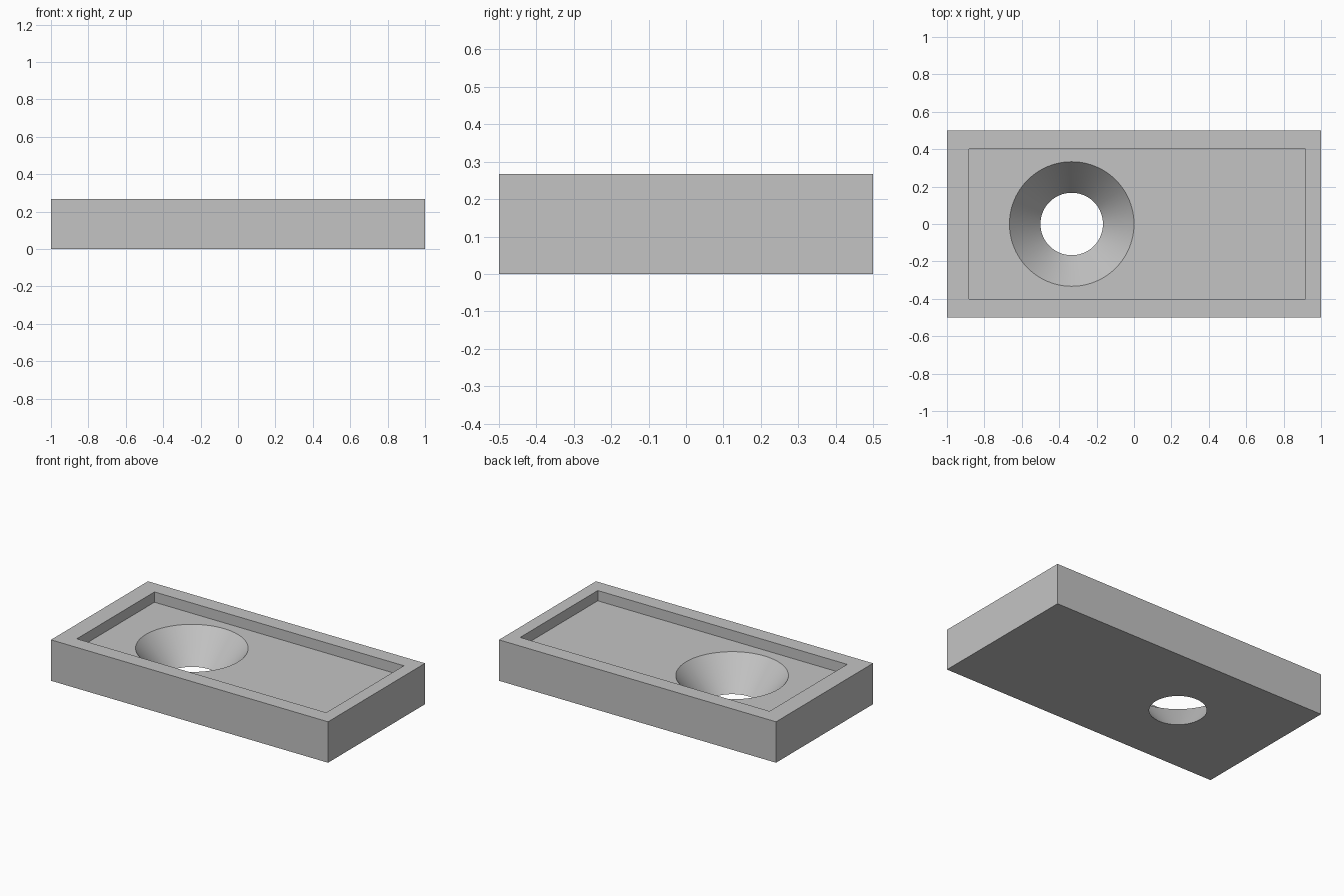
import bpy

if "Cube" in bpy.data.objects:
    bpy.data.objects.remove(bpy.data.objects["Cube"], do_unlink=True)

HEIGHT, FLOOR = 0.267, 0.2
HOLE_X, HOLE_R, RIM_R = -0.333, 0.167, 0.333

grey = bpy.data.materials.new("plain grey")
grey.use_nodes = True
grey.diffuse_color = (0.55, 0.55, 0.55, 1)
grey.node_tree.nodes["Principled BSDF"].inputs["Base Color"].default_value = grey.diffuse_color


def box(name, low, high):
    centre = [(a + b) / 2 for a, b in zip(low, high)]
    bpy.ops.mesh.primitive_cube_add(size=1, location=centre)
    obj = bpy.context.object
    obj.name = name
    obj.scale = [b - a for a, b in zip(low, high)]
    bpy.ops.object.transform_apply(location=True, rotation=False, scale=True)
    obj.data.materials.append(grey)
    return obj


def cut(target, cutter):
    mod = target.modifiers.new("cut", "BOOLEAN")
    mod.operation = "DIFFERENCE"
    mod.solver = "EXACT"
    mod.object = cutter
    bpy.ops.object.select_all(action="DESELECT")
    target.select_set(True)
    bpy.context.view_layer.objects.active = target
    bpy.ops.object.modifier_apply(modifier=mod.name)
    bpy.data.objects.remove(cutter, do_unlink=True)


# Solid block
plate = box("recessed_plate", (-1, -0.5, 0), (1, 0.5, HEIGHT))

# Shallow rectangular pocket, slightly off centre
cut(plate, box("pocket_cutter", (-0.883, -0.4, FLOOR), (0.917, 0.4, HEIGHT + 0.1)))

# Conical through hole, extended past both ends of the material
extra = 0.04
slope = (RIM_R - HOLE_R) / FLOOR
bpy.ops.mesh.primitive_cone_add(
    vertices=96, radius1=HOLE_R - slope * extra, radius2=RIM_R + slope * extra,
    depth=FLOOR + 2 * extra, location=(HOLE_X, 0, FLOOR / 2))
cone = bpy.context.object
cone.name = "hole_cutter"
cone.data.materials.append(grey)
cut(plate, cone)

# Smooth cone wall, crisp edges
plate.select_set(True)
bpy.context.view_layer.objects.active = plate
bpy.ops.object.shade_smooth_by_angle(angle=0.5)
